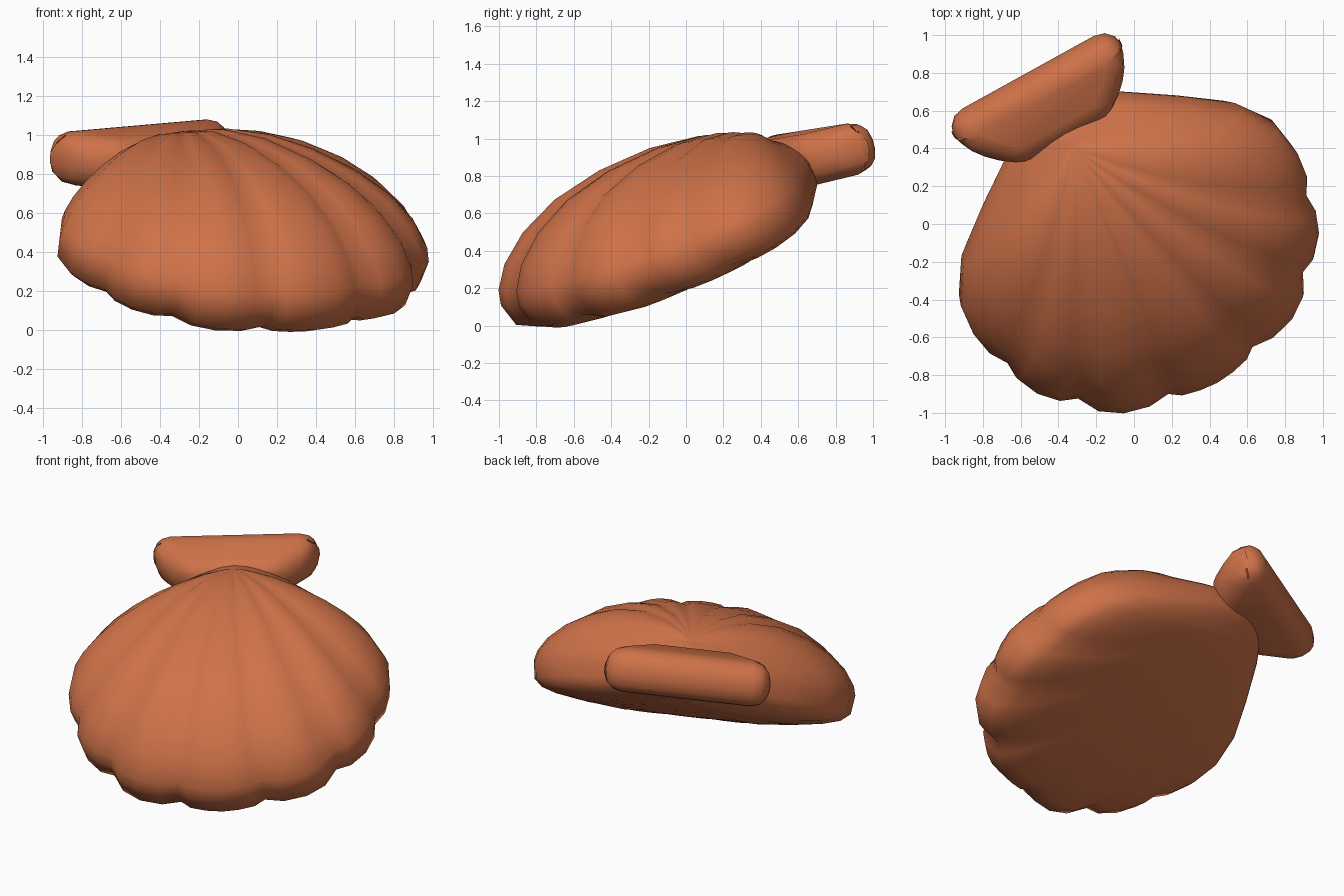
import bpy, bmesh, math
from mathutils import Matrix, Vector

if "Cube" in bpy.data.objects:
    bpy.data.objects.remove(bpy.data.objects["Cube"])

coral = bpy.data.materials.new("coral_clay")
coral.diffuse_color = (0.62, 0.168, 0.066, 1)
coral.use_nodes = True
coral.node_tree.nodes["Principled BSDF"].inputs["Base Color"].default_value = coral.diffuse_color


# Frames: local x runs hinge to fan edge, local y across, local z is the part's normal
def make_frame(loc, yaw, tilt, roll):
    return (Matrix.Translation(loc) @ Matrix.Rotation(math.radians(yaw), 4, 'Z')
            @ Matrix.Rotation(math.radians(tilt), 4, 'Y')
            @ Matrix.Rotation(math.radians(roll), 4, 'X'))


def finish(name, bm, frame, angle):
    bmesh.ops.recalc_face_normals(bm, faces=bm.faces)
    mesh = bpy.data.meshes.new(name)
    bm.to_mesh(mesh)
    bm.free()
    mesh.materials.append(coral)
    obj = bpy.data.objects.new(name, mesh)
    bpy.context.collection.objects.link(obj)
    obj.matrix_world = frame
    bpy.ops.object.select_all(action='DESELECT')
    obj.select_set(True)
    bpy.context.view_layer.objects.active = obj
    bpy.ops.object.shade_smooth_by_angle(angle=math.radians(angle))
    return obj


# Half outline of the scalloped fan; the grooves end at the notch points
half = [(1.0, 0), (.99, .1), (.965, .2), (.92, .26), (.93, .38), (.89, .52), (.81, .63),
        (.69, .69), (.65, .78), (.55, .865), (.43, .91), (.33, .91), (.23, .965),
        (.09, .985), (-.09, .965), (-.29, .845), (-.48, .63), (-.68, .38), (-.81, .16), (-.84, 0)]
notches = (3, 7, 11)


def fullness(i):
    gap = min(abs(i - n) for n in notches)
    return (0, 0.75, 1)[min(gap, 2)]


rim = [(Vector(p), fullness(i)) for i, p in enumerate(half)]
rim += [(Vector((p.x, -p.y)), s) for p, s in reversed(rim[1:-1])]

# Scallop shell: rings spread from the apex to the rim, domed above, flatter below
apex = Vector((-0.70, 0))
TOP, BOTTOM, APEX_Q = 0.483, 0.25, 0.21
steps = [.07, .18, .34, .52, .69, .83, .93, .985]


def mid(x):
    return 0.085 * max(0, x)


def ring_point(p, s, f, upper):
    d = p - apex
    spread = (d.x / 0.93) ** 2 + (d.y / 0.96) ** 2
    q = max(0, (1 - f) * (APEX_Q + f * spread))
    xy = apex + d * f
    if upper:
        z = mid(xy.x) + TOP * q ** 0.6 * (1 - 0.03 * (1 - s) * f)
    else:
        z = mid(xy.x) - BOTTOM * min(1, q) ** 0.22 * (1 - 0.08 * (1 - s) * f ** 6)
    return (xy.x, xy.y, z)


bm = bmesh.new()
rings = [[bm.verts.new(ring_point(p, s, f, True)) for p, s in rim] for f in steps]
rings.append([bm.verts.new((p.x, p.y, mid(p.x))) for p, s in rim])
rings += [[bm.verts.new(ring_point(p, s, f, False)) for p, s in rim] for f in reversed(steps)]
count = len(rim)
for a, b in zip(rings, rings[1:]):
    for i in range(count):
        j = (i + 1) % count
        bm.faces.new((a[i], a[j], b[j], b[i]))
for ring, z in ((rings[0], TOP * APEX_Q ** 0.6), (rings[-1], -BOTTOM * APEX_Q ** 0.22)):
    pole = bm.verts.new((apex.x, 0, z))
    for i in range(count):
        bm.faces.new((ring[i], ring[(i + 1) % count], pole))
finish("scallop_shell", bm, make_frame((-0.035, -0.033, 0.5), -58.5, 28, 5), 50)

# Hinge bar: rounded block, tapering where it enters the shell
bm = bmesh.new()
side = [(0.24, 0.28), (0.02, 0.50), (-0.175, 0.515)]
plan = side + [(x, -y) for x, y in reversed(side)]
base = bm.faces.new([bm.verts.new((x, y, -0.14)) for x, y in plan])
top = bmesh.ops.extrude_face_region(bm, geom=[base])["geom"]
bmesh.ops.translate(bm, verts=[v for v in top if isinstance(v, bmesh.types.BMVert)],
                    vec=(0, 0, 0.28))
bmesh.ops.bevel(bm, geom=bm.edges[:], offset=0.115, segments=3, profile=0.5, affect='EDGES')
finish("hinge_bar", bm, make_frame((-0.475, 0.65, 0.9), -60, 14, 4.5), 50)
